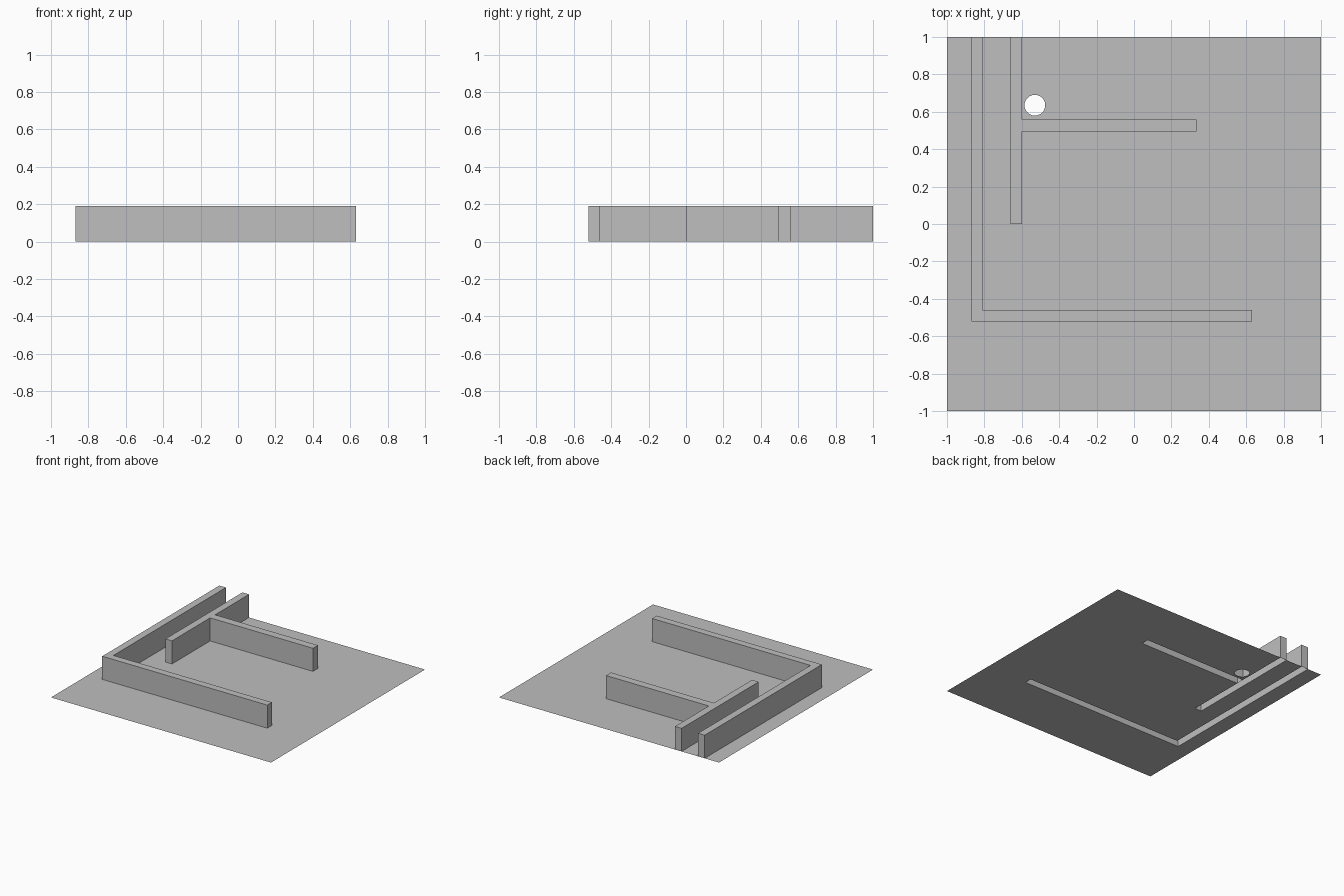
import bpy, bmesh, math

if "Cube" in bpy.data.objects:
    bpy.data.objects.remove(bpy.data.objects["Cube"], do_unlink=True)

# One plain grey for everything
grey = bpy.data.materials.new("plain_grey")
grey.use_nodes = True
COLOUR = (0.52, 0.52, 0.52, 1)
grey.diffuse_color = COLOUR
grey.node_tree.nodes["Principled BSDF"].inputs["Base Color"].default_value = COLOUR

WALL_HEIGHT = 0.19
BACK = 1.0

# Wall footprints, counter-clockwise from the back edge
outer_wall = [(-0.87, BACK), (-0.87, -0.52), (0.63, -0.52),
              (0.63, -0.46), (-0.81, -0.46), (-0.81, BACK)]
inner_wall = [(-0.66, BACK), (-0.66, 0), (-0.60, 0), (-0.60, BACK)]
branch_wall = [(-0.60, 0.495), (0.335, 0.495), (0.335, 0.56), (-0.60, 0.56)]


def finish(name, bm):
    mesh = bpy.data.meshes.new(name)
    bm.to_mesh(mesh)
    bm.free()
    mesh.materials.append(grey)
    obj = bpy.data.objects.new(name, mesh)
    bpy.context.collection.objects.link(obj)


def add_loop(bm, points):
    verts = [bm.verts.new((x, y, 0)) for x, y in points]
    return [bm.edges.new((v, verts[i - 1])) for i, v in enumerate(verts)]


def make_wall(name, footprint):
    """Closed top and sides, open underneath."""
    bm = bmesh.new()
    base = bm.faces.new([bm.verts.new((x, y, 0)) for x, y in footprint])
    top = bmesh.ops.extrude_face_region(bm, geom=[base], use_keep_orig=True)["geom"]
    for v in top:
        if isinstance(v, bmesh.types.BMVert):
            v.co.z = WALL_HEIGHT
    bmesh.ops.recalc_face_normals(bm, faces=bm.faces)
    low = [f for f in bm.faces if all(v.co.z < 0.01 for v in f.verts)]
    bmesh.ops.delete(bm, geom=low, context="FACES")
    finish(name, bm)


make_wall("outer_wall", outer_wall)
make_wall("inner_wall", inner_wall)
make_wall("branch_wall", branch_wall)

# Thin floor sheet with slots under the walls and a round hole
slots = outer_wall + inner_wall[:3] + branch_wall + inner_wall[3:]
outline = [(1, BACK), (1, -1), (-1, -1), (-1, BACK)] + slots
SIDES = 16
hole = []
for i in range(SIDES):
    a = math.tau * (i + 0.5) / SIDES
    hole.append((-0.53 + 0.056 * math.cos(a), 0.635 + 0.056 * math.sin(a)))

bm = bmesh.new()
edges = add_loop(bm, outline) + add_loop(bm, hole)
bmesh.ops.triangle_fill(bm, edges=edges, use_beauty=True, normal=(0, 0, 1))
for f in bm.faces:
    f.normal_update()
    if f.normal.z < 0:
        f.normal_flip()
bmesh.ops.dissolve_limit(bm, angle_limit=0.01, verts=bm.verts, edges=bm.edges)
finish("floor", bm)
